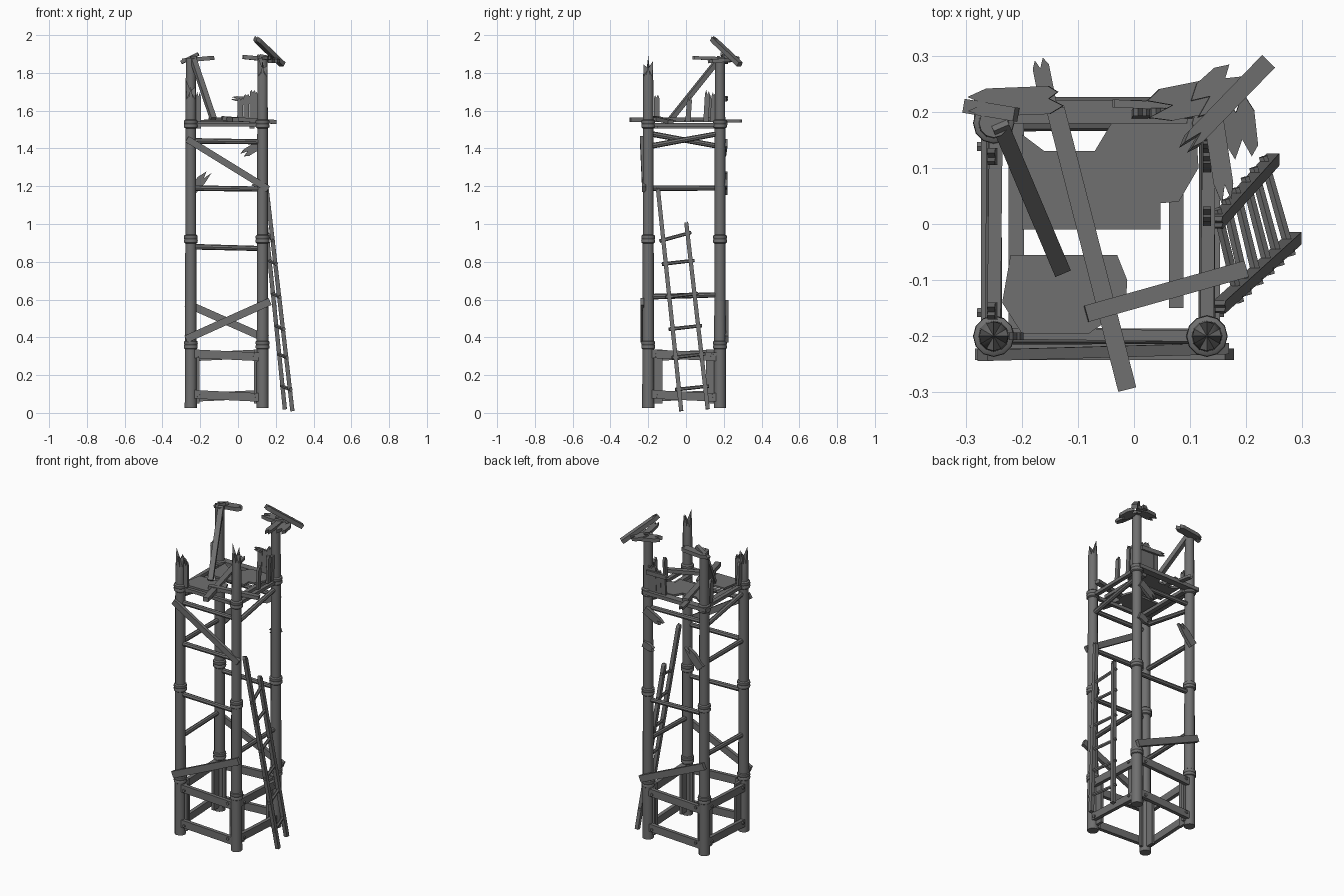
import bpy, bmesh, math, random
from mathutils import Vector, Matrix

random.seed(4)
if "Cube" in bpy.data.objects:
    bpy.data.objects.remove(bpy.data.objects["Cube"])

wood = bpy.data.materials.new("weathered grey wood")
wood.use_nodes = True
wood.diffuse_color = (0.16, 0.16, 0.16, 1)
wood.node_tree.nodes["Principled BSDF"].inputs["Base Color"].default_value = (0.16, 0.16, 0.16, 1)

LEFT, RIGHT, FRONT, BACK = -0.25, 0.13, -0.2, 0.18
UP = Vector((0, 0, 1))


def finish(bm, name, smooth=False):
    bmesh.ops.recalc_face_normals(bm, faces=bm.faces)
    mesh = bpy.data.meshes.new(name)
    bm.to_mesh(mesh)
    bm.free()
    mesh.materials.append(wood)
    obj = bpy.data.objects.new(name, mesh)
    bpy.context.collection.objects.link(obj)
    if smooth:
        bpy.ops.object.select_all(action='DESELECT')
        obj.select_set(True)
        bpy.context.view_layer.objects.active = obj
        bpy.ops.object.shade_smooth_by_angle(angle=math.radians(40))
    return obj


def frame(p, q, up):
    """Matrix at p with x running to q and z near up."""
    d = (q - p).normalized()
    side = up.cross(d).normalized()
    return Matrix.Translation(p) @ Matrix((d, side, d.cross(side))).transposed().to_4x4()


def slab(name, outline, thick, matrix):
    """Flat outline with thickness, centred on its own plane."""
    bm = bmesh.new()
    face = bm.faces.new([bm.verts.new((x, y, -thick / 2)) for x, y in outline])
    new = bmesh.ops.extrude_face_region(bm, geom=[face])["geom"]
    bmesh.ops.translate(bm, vec=(0, 0, thick), verts=[v for v in new if isinstance(v, bmesh.types.BMVert)])
    bm.transform(matrix)
    return finish(bm, name)


def plank(name, p, q, width=0.04, thick=0.02, up=UP, jag0=0, jag1=0):
    """Board from p to q; a jag value splinters that end."""
    p, q = Vector(p), Vector(q)
    length, h = (q - p).length, width / 2

    def end(x, jag, sign):
        if not jag:
            return [(x, -h * sign), (x, h * sign)]
        rows = [-1, -0.45, 0.1, 0.55, 1]
        return [(x - sign * jag * (random.uniform(.6, 1) if i % 2 == 0 else random.uniform(0, .3)),
                 r * h * sign) for i, r in enumerate(rows)]
    return slab(name, end(length, jag1, 1) + end(0, jag0, -1), thick, frame(p, q, Vector(up)))


def pole(name, p, q, r=0.015, sides=8):
    p, q = Vector(p), Vector(q)
    bm = bmesh.new()
    bmesh.ops.create_cone(bm, cap_ends=True, segments=sides, radius1=r, radius2=r * 0.9, depth=(q - p).length)
    bm.transform(Matrix.Translation((p + q) / 2) @ (q - p).to_track_quat('Z', 'Y').to_matrix().to_4x4())
    return finish(bm, name, True)


def lathe(name, x, y, profile, sides=12, jag=0):
    """Stack of rings; jag raises the last ring into splinters."""
    bm = bmesh.new()
    rings = []
    for k, (r, z) in enumerate(profile):
        last = k == len(profile) - 1
        rings.append([bm.verts.new((x + r * math.cos(math.tau * i / sides), y + r * math.sin(math.tau * i / sides),
                                    z + (jag * random.uniform(.5, 1) * (i % 3 == 0) if last else 0)))
                      for i in range(sides)])
    for a, b in zip(rings, rings[1:]):
        for i in range(sides):
            j = (i + 1) % sides
            bm.faces.new((a[i], a[j], b[j], b[i]))
    bm.faces.new(rings[0])
    centre = bm.verts.new((x, y, profile[-1][1] + jag * 0.4))
    for i in range(sides):
        bm.faces.new((rings[-1][i], rings[-1][(i + 1) % sides], centre))
    return finish(bm, name, True)


# Corner posts with rope collars
posts = {"front_right": (LEFT, FRONT, 1.66, 0.11), "front_left": (RIGHT, FRONT, 1.78, 0.11),
         "back_right": (LEFT, BACK, 1.88, 0), "back_left": (RIGHT, BACK, 1.88, 0)}
for key, (x, y, top, jag) in posts.items():
    lathe(key + "_post", x, y, [(.032, .025), (.031, .36), (.029, .92), (.028, 1.53), (.026, top)], jag=jag)
    for z in (0.36, 0.92, 1.53):
        rope = [(.028, -.024), (.036, -.018), (.037, -.005), (.034, 0), (.037, .005), (.036, .018), (.028, .024)]
        lathe(key + "_collar", x, y, [(r, z + dz) for r, dz in rope])

# Base frame: rails set between the posts, corner uprights and pegs on each face
corners = [(LEFT, FRONT), (RIGHT, FRONT), (RIGHT, BACK), (LEFT, BACK)]
for i in range(4):
    a, b = (Vector((*corners[k % 4], 0)) for k in (i, i + 1))
    d = (b - a).normalized()
    out = d.cross(UP)
    lift = out * 0.012
    for z in (0.09, 0.305):
        plank("base_rail", a + d * .02 + lift + UP * (z + .008), b - d * .02 + lift + UP * (z - .008), .045, .022, out)
        for end in (a + d * .042, b - d * .042):
            pole("peg", end + lift + UP * z, end + lift + out * .018 + UP * z, .01, 6)
    width = .055 if i % 2 else .025
    for foot in (a + d * (.02 + width / 2), b - d * (.02 + width / 2)):
        plank("base_upright", foot - out * .006 + UP * .05, foot - out * .006 + UP * .335, width, .016, out)

# Long diagonal boards on front and back
plank("front_diagonal", (-.275, FRONT - .032, .39), (.17, FRONT - .032, .59), .04, .02, (0, -1, 0))
plank("back_diagonal", (.155, BACK + .036, .39), (-.275, BACK + .036, .58), .04, .02, (0, 1, 0))
plank("upper_front_diagonal", (-.27, FRONT - .034, 1.45), (.16, FRONT - .022, 1.185), .035, .02, (0, -1, 0))

# Cross poles between the posts
for y in (FRONT, BACK):
    pole("cross_pole", (LEFT, y, .88), (RIGHT, y, .87))
    pole("top_pole", (LEFT, y, 1.44), (RIGHT, y, 1.435))
pole("front_pole", (LEFT, FRONT, 1.19), (RIGHT, FRONT, 1.185))
pole("side_pole", (LEFT, FRONT, 1.19), (LEFT, BACK, 1.19))
for x in (LEFT, RIGHT):
    pole("side_pole", (x, FRONT, .615), (x, BACK, .625))
    s = 1 if x == LEFT else -1
    pole("top_side_pole", (x, FRONT, 1.445 + s * .035), (x, BACK, 1.445 - s * .035))

# Broken stubs of missing boards
plank("broken_brace", (-.25, .21, 1.17), (-.15, .21, 1.28), .05, .02, (0, 1, 0), jag1=.08)
plank("broken_brace", (.13, .21, 1.43), (.015, .2, 1.36), .045, .02, (0, 1, 0), jag1=.05)
plank("broken_brace", (.14, .21, 1.22), (.065, .205, 1.19), .04, .02, (0, 1, 0), jag1=.04)

# Platform edge beams and joists
plank("platform_edge", (-.285, BACK + .02, 1.535), (.14, BACK + .02, 1.535), .042, .022)
plank("platform_front", (LEFT, FRONT + .005, 1.525), (RIGHT, FRONT, 1.525), .02, .02)
for x in (LEFT, RIGHT):
    plank("platform_side", (x, FRONT, 1.525), (x + .004, BACK, 1.525), .024, .02)
plank("joist", (-.21, -.2, 1.515), (-.21, .18, 1.515), .028, .02)
plank("joist", (.075, -.15, 1.515), (.075, .18, 1.515), .026, .02)

# Remains of the floor
slab("back_floor", [(-.2, -.01), (.047, -.01), (.047, .037), (.08, .04), (.115, .1), (.11, .18), (-.04, .18),
                    (-.07, .13), (-.16, .13), (-.2, .16)], .012, Matrix.Translation((0, 0, 1.545)))
slab("front_floor", [(-.22, -.055), (-.03, -.055), (-.012, -.1), (-.015, -.15), (-.08, -.195), (-.2, -.195),
                     (-.235, -.14)], .012, Matrix.Translation((0, 0, 1.545)))

# Loose beams lying on the floor, and one leaning on a post
plank("loose_long_beam", (-.14, .205, 1.552), (-.012, -.295, 1.552), .033, .025)
plank("loose_short_beam", (-.085, -.16, 1.56), (.2, -.08, 1.54), .03, .022)
plank("leaning_beam", (-.24, .18, 1.88), (-.13, -.08, 1.555), .03, .025)
plank("floor_splinter", (-.15, .2, 1.545), (-.17, .3, 1.545), .03, .015, jag1=.03)

# Broken railing boards
for x, top in ((.01, 1.67), (.042, 1.69), (.074, 1.71), (.1, 1.7)):
    plank("back_railing", (x, .195, 1.54), (x + .004, .2, top), .03, .014, (0, 1, 0), jag1=.015)
plank("railing_bar", (.12, .208, 1.66), (-.04, .215, 1.665), .025, .014, (0, 1, 0), jag1=.04)
for y, top in ((.15, 1.7), (.115, 1.71), (.02, 1.68)):
    plank("left_railing", (RIGHT, y - .01, 1.54), (RIGHT, y, top), .027, .014, (1, 0, 0), jag1=.03)
for y in (-.155, .12):
    plank("right_railing", (LEFT, y, 1.54), (LEFT - .005, y, 1.69), .03, .014, (1, 0, 0), jag1=.03)
plank("front_railing", (-.21, FRONT, 1.54), (-.21, FRONT, 1.7), .026, .014, (0, 1, 0), jag1=.03)

# Splintered roof remains on the back posts
plank("right_roof_board", (-.3, .215, 1.865), (-.125, .222, 1.88), .05, .022, jag0=.04, jag1=.04)
plank("right_roof_bracket", (-.3, .21, 1.855), (-.21, .195, 1.9), .025, .018)
plank("left_roof_board", (.17, .235, 1.87), (.02, .205, 1.885), .06, .022, jag0=.05, jag1=.05)
plank("left_roof_shard", (.18, .24, 1.87), (.195, .105, 1.86), .06, .02, jag0=.05, jag1=.05)
plank("left_roof_strip", (.14, .2, 1.875), (.165, .035, 1.88), .035, .018, jag1=.04)
plank("roof_shard", (.1, .2, 1.89), (.19, .28, 1.87), .06, .02, jag0=.05, jag1=.05)
plank("fallen_rafter", (.085, .13, 1.99), (.235, .285, 1.845), .032, .025, jag0=.05)

# Leaning ladder with uneven rails
rails = [(Vector((.288, -.025, .01)), Vector((.15, -.15, 1.2))),
         (Vector((.248, .115, .02)), Vector((.145, 0, 1.02)))]
for p, q in rails:
    plank("ladder_rail", p, q, .022, .022, (1, 0, 0), jag1=.03)
for z in (.13, .3, .45, .62, .795, .92):
    ends = [p.lerp(q, (z + dz - p.z) / (q.z - p.z)) for (p, q), dz in zip(rails, (-.005, .01 if z < .9 else .03))]
    along = (ends[1] - ends[0]).normalized() * .02
    pole("ladder_rung", ends[0] - along, ends[1] + along, .01, 6)
